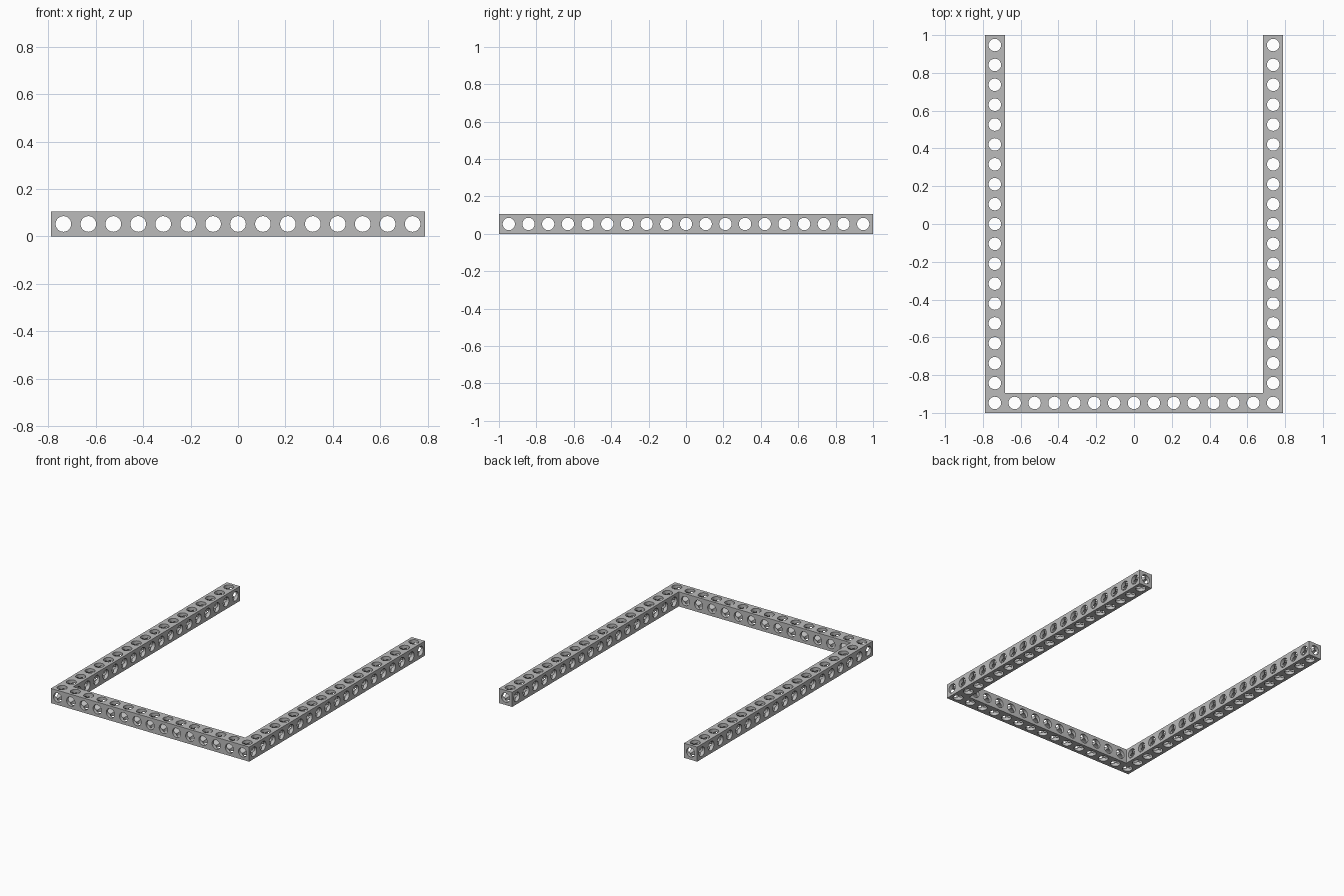
import bpy
import bmesh
import math
from mathutils import Matrix, Vector

default = bpy.data.objects.get("Cube")
if default:
    bpy.data.objects.remove(default, do_unlink=True)

LEG_CELLS, FRONT_CELLS = 19, 15
PITCH = 2 / LEG_CELLS
HALF_W = FRONT_CELLS * PITCH / 2
RADIUS = 0.033
SEGMENTS = 32

grey = bpy.data.materials.new("light_grey")
grey.use_nodes = True
colour = (0.5, 0.5, 0.5, 1)
grey.diffuse_color = colour
grey.node_tree.nodes["Principled BSDF"].inputs["Base Color"].default_value = colour


def add_object(name, bm):
    mesh = bpy.data.meshes.new(name)
    bmesh.ops.recalc_face_normals(bm, faces=bm.faces)
    bm.to_mesh(mesh)
    bm.free()
    mesh.materials.append(grey)
    obj = bpy.data.objects.new(name, mesh)
    bpy.context.collection.objects.link(obj)
    return obj


def drills(name, centres, rotation, length):
    """A set of parallel drill cylinders."""
    bm = bmesh.new()
    for centre in centres:
        bmesh.ops.create_cone(bm, cap_ends=True, segments=SEGMENTS, radius1=RADIUS,
                              radius2=RADIUS, depth=length,
                              matrix=Matrix.Translation(centre) @ rotation)
    obj = add_object(name, bm)
    obj.hide_render = True
    return obj


# U-shaped square beam: a flat outline pushed up by one cell
inner = HALF_W - PITCH
outline = [(-HALF_W, -1), (HALF_W, -1), (HALF_W, 1), (inner, 1),
           (inner, PITCH - 1), (-inner, PITCH - 1), (-inner, 1), (-HALF_W, 1)]
bm = bmesh.new()
base = bm.faces.new([bm.verts.new((x, y, 0)) for x, y in outline])
extruded = bmesh.ops.extrude_face_region(bm, geom=[base], use_keep_orig=True)
top = [g for g in extruded["geom"] if isinstance(g, bmesh.types.BMVert)]
bmesh.ops.translate(bm, verts=top, vec=(0, 0, PITCH))
frame = add_object("perforated_frame", bm)

# Holes through the middle of every cell in all three directions
mid = PITCH / 2
xs = [(i + 0.5) * PITCH - HALF_W for i in range(FRONT_CELLS)]
ys = [(i + 0.5) * PITCH - 1 for i in range(LEG_CELLS)]
upright = [Vector((x, ys[0], mid)) for x in xs]
upright += [Vector((x, y, mid)) for x in (xs[0], xs[-1]) for y in ys[1:]]
cutters = [
    drills("vertical_drills", upright, Matrix(), PITCH * 2),
    drills("sideways_drills", [Vector((0, y, mid)) for y in ys],
           Matrix.Rotation(math.pi / 2, 4, "Y"), 2),
    drills("lengthwise_drills", [Vector((x, 0, mid)) for x in xs],
           Matrix.Rotation(math.pi / 2, 4, "X"), 2.4),
]

bpy.context.view_layer.objects.active = frame
for cutter in cutters:
    mod = frame.modifiers.new(cutter.name, "BOOLEAN")
    mod.operation = "DIFFERENCE"
    mod.solver = "EXACT"
    mod.object = cutter
    bpy.ops.object.modifier_apply(modifier=mod.name)
    bpy.data.objects.remove(cutter, do_unlink=True)

# Smooth bores with crisp rims
bpy.ops.object.select_all(action="DESELECT")
frame.select_set(True)
bpy.ops.object.shade_smooth_by_angle(angle=math.radians(30))
